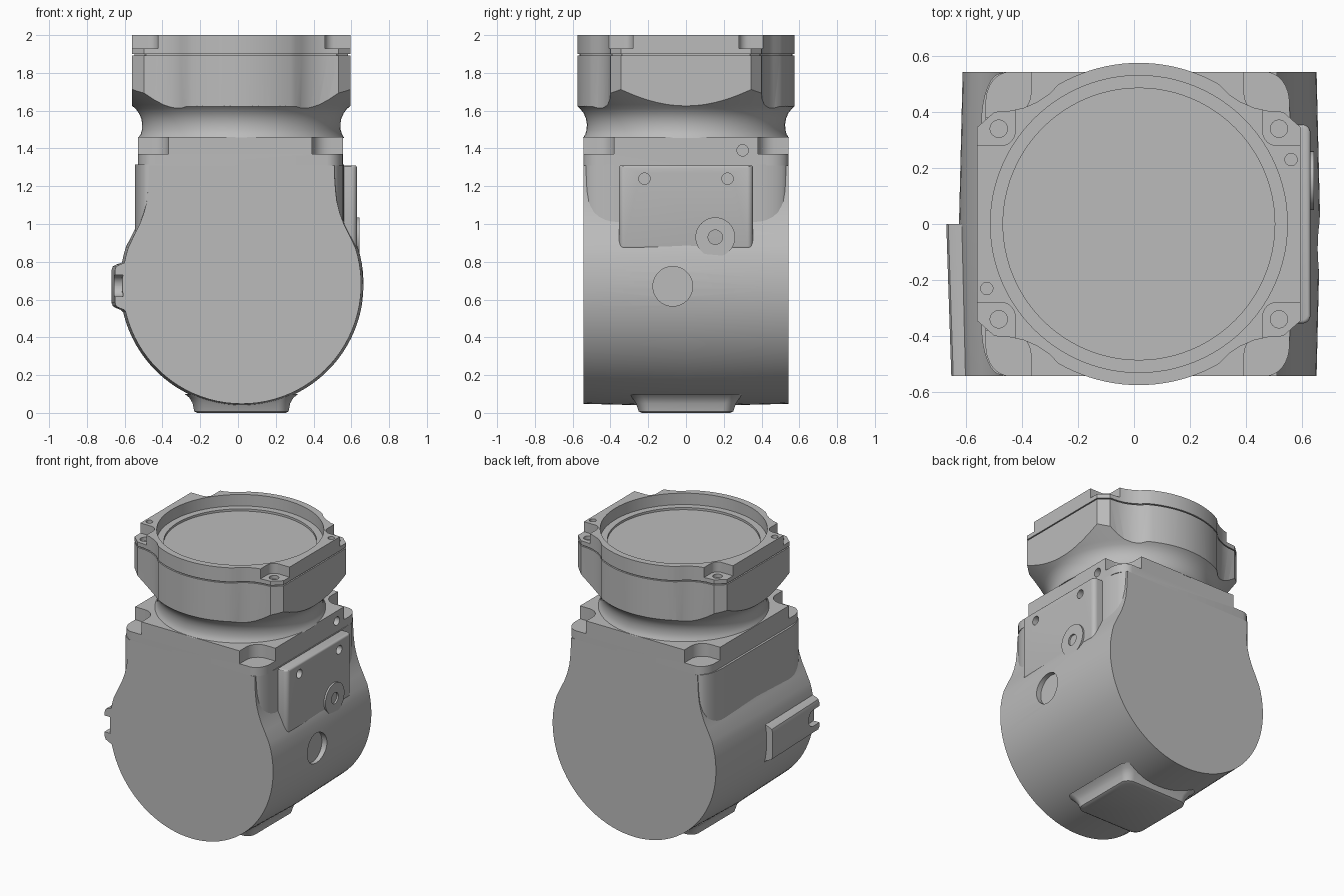
import bpy, bmesh
from math import sin, cos, pi, radians
from mathutils import Vector

old = bpy.data.objects.get("Cube")
if old:
    bpy.data.objects.remove(old, do_unlink=True)

grey = bpy.data.materials.new("cast_grey")
grey.use_nodes = True
grey.diffuse_color = (0.5, 0.5, 0.5, 1)
grey.node_tree.nodes["Principled BSDF"].inputs["Base Color"].default_value = (0.5, 0.5, 0.5, 1)

SIGNS = [(sx, sy) for sx in (-1, 1) for sy in (-1, 1)]


def loft(name, rings):
    """Skin a list of equal point rings and cap both ends."""
    bm = bmesh.new()
    loops = [[bm.verts.new(p) for p in ring] for ring in rings]
    n = len(loops[0])
    for a, b in zip(loops, loops[1:]):
        for i in range(n):
            j = (i + 1) % n
            bm.faces.new((a[i], a[j], b[j], b[i]))
    bm.faces.new(loops[0])
    bm.faces.new(loops[-1])
    bmesh.ops.recalc_face_normals(bm, faces=bm.faces)
    mesh = bpy.data.meshes.new(name)
    bm.to_mesh(mesh)
    bm.free()
    obj = bpy.data.objects.new(name, mesh)
    bpy.context.collection.objects.link(obj)
    mesh.materials.append(grey)
    return obj


def prism(name, outline, z0, z1):
    return loft(name, [[(x, y, z) for x, y in outline] for z in (z0, z1)])


def circle(cx, cy, r, n=48):
    return [(cx + r * cos(2 * pi * i / n), cy + r * sin(2 * pi * i / n)) for i in range(n)]


def rounded(cx, cy, hx, hy, rx, ry, n=8):
    """Rectangle outline with elliptical corners."""
    pts = []
    for q, (sx, sy) in enumerate([(1, 1), (-1, 1), (-1, -1), (1, -1)]):
        for i in range(n + 1):
            a = (q + i / n) * pi / 2
            pts.append((cx + sx * (hx - rx) + rx * cos(a), cy + sy * (hy - ry) + ry * sin(a)))
    return pts


def rod(name, y, z, r, x0, x1):
    """Cylinder lying along x."""
    return loft(name, [[(x, a, b) for a, b in circle(y, z, r)] for x in (x0, x1)])


def activate(obj):
    bpy.ops.object.select_all(action='DESELECT')
    bpy.context.view_layer.objects.active = obj
    obj.select_set(True)


def boolean(obj, tool, operation='DIFFERENCE'):
    mod = obj.modifiers.new("cut", 'BOOLEAN')
    mod.operation, mod.object, mod.solver = operation, tool, 'EXACT'
    activate(obj)
    bpy.ops.object.modifier_apply(modifier=mod.name)
    bpy.data.objects.remove(tool, do_unlink=True)


def bevel(obj, width):
    mod = obj.modifiers.new("soft_edges", 'BEVEL')
    mod.width, mod.segments = width, 3
    activate(obj)
    bpy.ops.object.modifier_apply(modifier=mod.name)


# Drum housing: round below, flaring in to a neck, drafted from the middle
def housing_ring(y, r, grow):
    half = [(r * cos(radians(a)), r * sin(radians(a))) for a in range(-86, 21, 4)]
    half += [(x + grow, z) for x, z in [(.565, .27), (.54, .32), (.518, .38), (.503, .44),
                                       (.496, .50), (.492, .56), (.49, .63)]]
    ring = [(0, -r)] + half + [(-x, z) for x, z in reversed(half)]
    return [(.02 + x, y, .68 + z) for x, z in ring]


housing = loft("drum_housing", [housing_ring(-.543, .632, 0), housing_ring(0, .645, .012),
                                housing_ring(.543, .632, 0)])
boolean(housing, rod("recess_cutter", -.07, .67, .105, .625, .8))

# Neck block with broad soft corners
neck = prism("neck_block", rounded(.0075, 0, .5525, .538, .07, .18), .8, 1.315)

# Square flange with four screw pockets
FX = .0125
flange = prism("lower_flange", rounded(FX, 0, .5425, .543, .085, .11), 1.31, 1.46)
for sx, sy in SIGNS:
    boolean(flange, prism("pocket_cutter", rounded(FX + sx * .58, sy * .58, .2, .2, .09, .09), 1.37, 1.6))
boolean(flange, rod("hole_cutter", .3, 1.39, .03, .5, .7))

# Side plate with two threaded holes and a round boss
plate = prism("side_plate", rounded(.53, 0, .1, .355, .03, .03), .87, 1.31)
bevel(plate, .012)
for y in (-.22, .22):
    boolean(plate, rod("hole_cutter", y, 1.24, .03, .57, .7))
boss = rod("side_boss", .155, .93, .105, .5, .642)
boolean(boss, rod("hole_cutter", .155, .93, .038, .58, .7))

# Rail on the opposite side, with an open slot at its front end
section = [(-.5, .82), (-.595, .82), (-.615, .795), (-.645, .785), (-.663, .775), (-.67, .755),
           (-.67, .585), (-.663, .565), (-.645, .555), (-.62, .545), (-.59, .515), (-.5, .515)]
rail = loft("side_rail", [[(x + dx, y, z) for x, z in section] for y, dx in ((-.543, .018), (0, 0))])
boolean(rail, loft("slot_cutter", [[(x, y, z) for y, z in rounded(-.56, .672, .14, .057, .056, .056)]
                                   for x in (-.8, -.605)]))

# Foot pad under the drum
foot = loft("foot_pad", [[(x, y, z) for x, y in rounded(.018, 0, hx, hy, .06, .06)]
                         for z, hx, hy in ((0, .235, .235), (.008, .25, .25), (.05, .258, .265),
                                           (.08, .275, .285), (.1, .3, .3))])

# Head outline: circle merged with a chamfered square
HX = .0175


def head_outline(inset=0):
    quarter = [(.5775, .0), (.5775, .345), (.515, .40), (.46, .404), (.41, .415), (.36, .437), (.32, .464)]
    quarter += [(.575 * cos(radians(a)), .575 * sin(radians(a))) for a in range(60, 91, 3)]
    top = quarter + [(-x, y) for x, y in reversed(quarter[:-1])]
    full = top + [(x, -y) for x, y in reversed(top[1:-1])]
    k = 1 - inset / .575
    return [(HX + x * k, y * k) for x, y in full]


# Lower head: the outline cut by a turned, flaring throat
head = prism("head_body", head_outline(), 1.40, 1.893)
throat = [(.545, 1.455), (.533, 1.475), (.526, 1.50), (.525, 1.53), (.53, 1.56), (.543, 1.588),
          (.56, 1.61), (.585, 1.632), (.73, 1.765), (.73, 1.95)]
boolean(head, loft("throat_tool", [[(x, y, z) for x, y in circle(HX, 0, r, 96)] for r, z in throat]),
        'INTERSECT')

# Recessed seam, which also forms the floor of the bore
seam = prism("head_seam", head_outline(.012), 1.885, 1.905)

# Rim with stepped bore, corner pockets and screw holes
rim = prism("head_rim", head_outline(), 1.901, 2.0)
boolean(rim, prism("bore_cutter", circle(HX, 0, .53, 96), 1.92, 2.1))
boolean(rim, prism("bore_cutter", circle(HX, 0, .485, 96), 1.8, 2.1))
for sx, sy in SIGNS:
    boolean(rim, prism("pocket_cutter", rounded(HX + sx * .592, sy * .43, .15, .15, .05, .05), 1.93, 2.1))
    boolean(rim, prism("hole_cutter", circle(HX + sx * .5, sy * .34, .031, 24), 1.8, 2.1))
for s in (-1, 1):
    boolean(rim, prism("pin_cutter", circle(HX + s * .543, s * .23, .022, 24), 1.95, 2.1))

# Smooth shading with crisp edges
for obj in (housing, neck, flange, plate, boss, rail, foot, head, seam, rim):
    activate(obj)
    bpy.ops.object.shade_smooth_by_angle(angle=radians(30))
